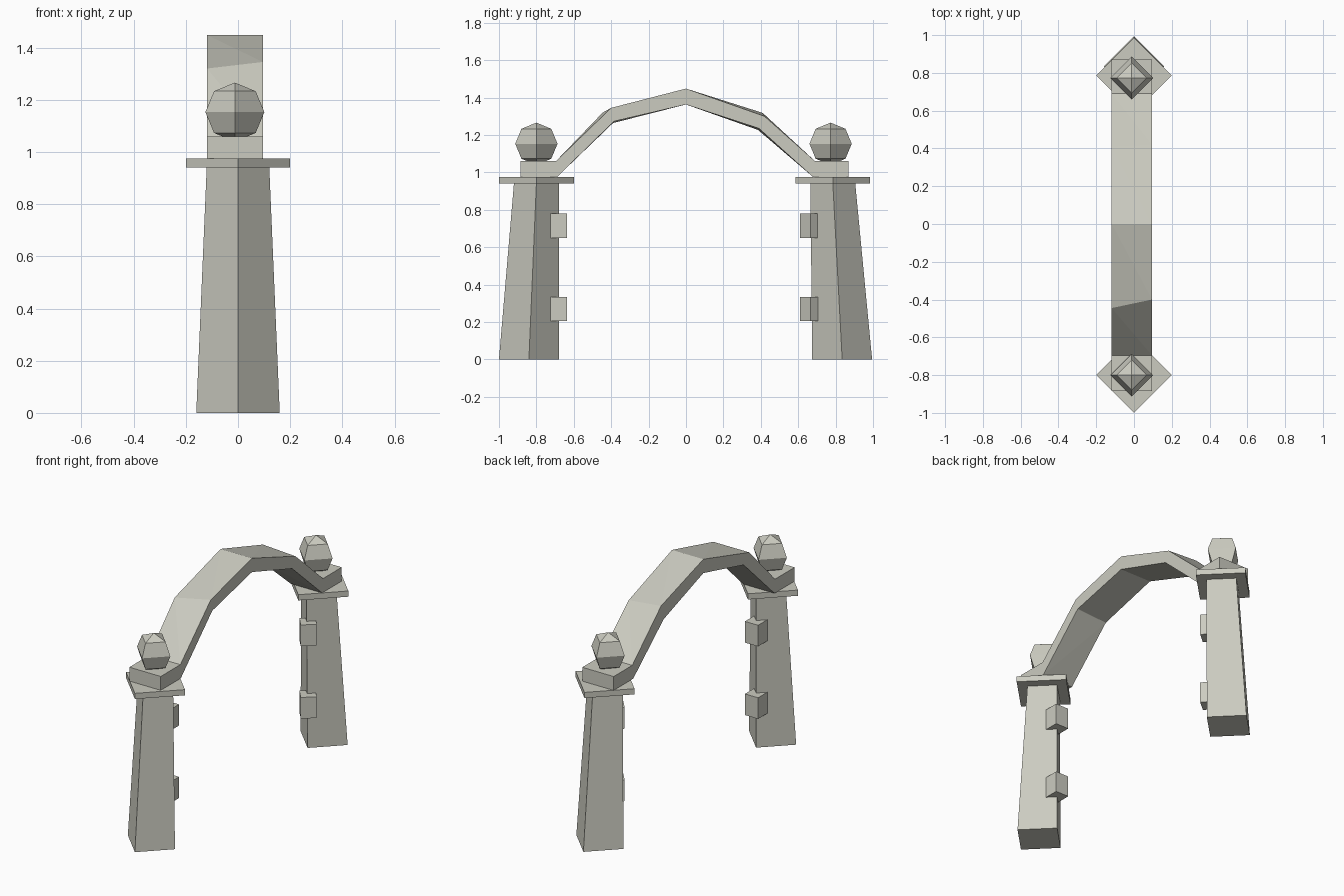
import bpy, bmesh, math

if "Cube" in bpy.data.objects:
    bpy.data.objects.remove(bpy.data.objects["Cube"])

stone = bpy.data.materials.new("pale_stone")
stone.diffuse_color = (0.60, 0.60, 0.53, 1)
stone.use_nodes = True
stone.node_tree.nodes["Principled BSDF"].inputs["Base Color"].default_value = stone.diffuse_color


def finish(name, bm):
    bmesh.ops.recalc_face_normals(bm, faces=bm.faces)
    mesh = bpy.data.meshes.new(name)
    bm.to_mesh(mesh)
    bm.free()
    mesh.materials.append(stone)
    ob = bpy.data.objects.new(name, mesh)
    bpy.context.collection.objects.link(ob)
    return ob


def loft(name, rings, turn=0.0):
    """Stack of four-sided rings (x, y, z, corner radius); turn 0 = diamond."""
    bm = bmesh.new()
    loops = []
    for x, y, z, r in rings:
        loops.append([bm.verts.new((x + r * math.cos(turn + i * math.pi / 2),
                                    y + r * math.sin(turn + i * math.pi / 2), z))
                      for i in range(4)])
    for a, b in zip(loops, loops[1:]):
        for i in range(4):
            j = (i + 1) % 4
            bm.faces.new((a[i], a[j], b[j], b[i]))
    bm.faces.new(loops[0])
    bm.faces.new(loops[-1])
    bmesh.ops.remove_doubles(bm, verts=bm.verts, dist=0.0005)
    return finish(name, bm)


# side, pillar foot y, pillar head y, ball y, lug centre (x, y), lug turn
sides = [("front", -0.84, -0.80, -0.80, (0.0, -0.68), math.radians(45)),
         ("back", 0.835, 0.785, 0.773, (0.005, 0.672), math.radians(-5))]

for side, foot, head, ball, (lx, ly), turn in sides:
    # tapered diamond pillar and its slab
    loft(side + "_pillar", [(0, foot, 0, 0.16), (0, head, 0.94, 0.12)])
    loft(side + "_cap", [(0, head, 0.94, 0.20), (0, head, 0.975, 0.20)])
    # four-sided ball finial
    R, cz = 0.113, 1.153
    loft(side + "_ball", [(-0.012, ball, cz + R * math.sin(t), max(R * math.cos(t), 0.0001))
                          for t in (math.radians(d) for d in (-90, -45, 0, 45, 90))])
    # hinge lugs on the inner corner
    for label, z in (("lower", 0.205), ("upper", 0.65)):
        loft(f"{side}_{label}_lug", [(lx, ly, z, 0.063), (lx, ly, z + 0.13, 0.063)], turn)

# arch: (y, z) pairs of top and bottom edge along the span
top = [(-0.885, 1.06), (-0.695, 1.06), (-0.40, 1.345), (0, 1.448),
       (0.42, 1.30), (0.69, 1.06), (0.87, 1.06)]
bottom = [(-0.885, 0.975), (-0.69, 0.975), (-0.385, 1.273), (0, 1.363),
          (0.39, 1.235), (0.68, 0.975), (0.87, 0.975)]
# slightly uneven knees on the left edge
top_left, bottom_left = list(top), list(bottom)
top_left[2], top_left[4] = (-0.445, 1.32), (0.41, 1.318)
bottom_left[2], bottom_left[4] = (-0.39, 1.264), (0.385, 1.227)

bm = bmesh.new()
sections = []
for t, b, tl, bl in zip(top, bottom, top_left, bottom_left):
    sections.append([bm.verts.new((x, *p)) for x, p in
                     ((0.095, t), (0.095, b), (-0.118, bl), (-0.118, tl))])
for a, b in zip(sections, sections[1:]):
    for i in range(4):
        j = (i + 1) % 4
        bm.faces.new((a[i], a[j], b[j], b[i]))
bm.faces.new(sections[0])
bm.faces.new(sections[-1])
bmesh.ops.triangulate(bm, faces=bm.faces)
finish("arch", bm)
